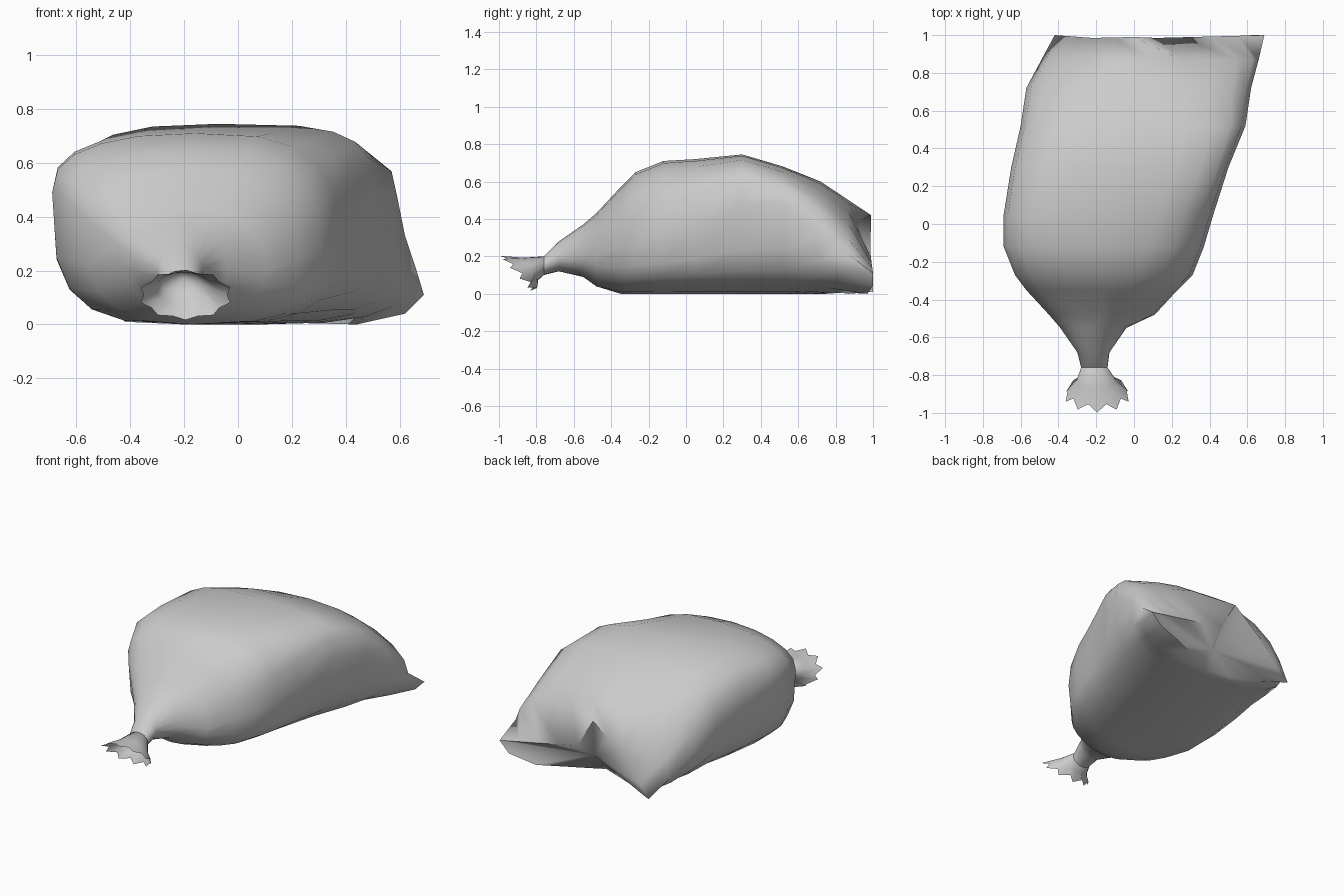
import bpy, bmesh
from math import cos, sin, pi, copysign
from mathutils import Vector

if "Cube" in bpy.data.objects:
    bpy.data.objects.remove(bpy.data.objects["Cube"])

N = 20


def spow(v, p):
    return copysign(abs(v) ** p, v) if abs(v) > 1e-6 else 0.0


def section(y, xl, xr, zb, zt, zl, zr, p, right=1.0, tuck=0.0):
    """Soft rounded-box cross-section; widest height and top-right squareness set separately."""
    pts = []
    for i in range(N):
        t = 2 * pi * i / N
        q = p
        if p > 2.15 and sin(t) > 1e-6:
            q *= right if cos(t) > 1e-6 else 0.94
        elif p > 2.15 and sin(t) < -1e-6:
            q *= 1.22
        c, s = spow(cos(t), 2 / q), spow(sin(t), 2 / q)
        zm = (zl + zr) / 2 + (zr - zl) / 2 * c
        x = (xl + xr) / 2 + (xr - xl) / 2 * c
        z = zm + ((zt - zm) if s > 0 else (zm - zb)) * s
        pts.append((x, y + tuck * min(sin(t), 0), z))
    return pts


def keyed_ring(keys):
    """Ring of N points interpolated between (index, point) keys."""
    ring = []
    keys = keys + [(N, keys[0][1])]
    for (a, p), (b, q) in zip(keys, keys[1:]):
        for i in range(a, b):
            ring.append(Vector(p).lerp(Vector(q), (i - a) / (b - a)))
    return ring


def loft(name, rings, cap):
    bm = bmesh.new()
    vs = [[bm.verts.new(p) for p in r] for r in rings]
    for a, b in zip(vs, vs[1:]):
        for i in range(N):
            j = (i + 1) % N
            bm.faces.new((a[i], a[j], b[j], b[i]))
    c = bm.verts.new(cap)
    for i in range(N):
        bm.faces.new((vs[-1][i], vs[-1][(i + 1) % N], c))
    bmesh.ops.recalc_face_normals(bm, faces=bm.faces)
    me = bpy.data.meshes.new(name)
    bm.to_mesh(me)
    bm.free()
    ob = bpy.data.objects.new(name, me)
    bpy.context.collection.objects.link(ob)
    bpy.ops.object.select_all(action='DESELECT')
    ob.select_set(True)
    bpy.context.view_layer.objects.active = ob
    bpy.ops.object.shade_smooth_by_angle(angle=1.3)
    return ob


# Sack body: y, left, right, bottom, top, left height, right height, squareness, ...
neck = section(-0.76, -0.28, -0.14, 0.10, 0.20, 0.15, 0.15, 2)
body = [
    (-0.68, -0.30, -0.13, 0.12, 0.28, 0.20, 0.20, 2.0),
    (-0.55, -0.39, -0.04, 0.09, 0.37, 0.25, 0.20, 2.0),
    (-0.48, -0.45, 0.11, 0.04, 0.43, 0.30, 0.20, 2.1),
    (-0.35, -0.57, 0.23, 0.00, 0.57, 0.40, 0.25, 2.3, 1.0),
    (-0.27, -0.63, 0.31, 0.00, 0.65, 0.45, 0.28, 2.5, 1.0),
    (-0.12, -0.69, 0.37, 0.00, 0.71, 0.49, 0.32, 2.7, 1.05),
    (0.05, -0.69, 0.42, 0.00, 0.72, 0.49, 0.38, 2.8, 1.1),
    (0.30, -0.65, 0.50, 0.00, 0.745, 0.46, 0.48, 2.9, 1.25),
    (0.52, -0.60, 0.59, 0.00, 0.68, 0.38, 0.48, 2.8, 1.05),
    (0.72, -0.57, 0.62, 0.00, 0.60, 0.26, 0.33, 2.5, 0.95, 0.05),
    (0.87, -0.49, 0.66, 0.00, 0.50, 0.12, 0.21, 2.2, 0.85, 0.12),
]
# Back end: two pinched corners, a raised fold on the left, and a tucked-in underside
back = keyed_ring([
    (0, (0.69, 1.0, 0.11)), (4, (0.12, 0.985, 0.22)), (5, (0.0, 0.99, 0.42)),
    (7, (-0.22, 0.985, 0.25)), (10, (-0.42, 1.0, 0.01)), (13, (-0.2, 0.87, 0.0)),
    (15, (0.04, 0.79, 0.01)), (18, (0.44, 0.97, 0.0)), (19, (0.62, 1.0, 0.04))])
loft("sack_body", [neck] + [section(*r) for r in body] + [back], (0.08, 0.86, 0.12))

# Tied mouth: flaring funnel with a jagged, pleated rim, closed at the neck
mid, rim = [], []
for i in range(N):
    t = 2 * pi * i / N
    jag = 1 if i % 2 else -1
    mid.append((-0.2 + 0.105 * cos(t), -0.83 - 0.04 * sin(t), 0.133 + 0.06 * sin(t)))
    k = 1 + 0.06 * jag
    rim.append((-0.195 + 0.165 * k * cos(t), -0.895 - 0.083 * sin(t) - 0.02 * jag,
                0.11 + 0.088 * k * sin(t)))
loft("tied_mouth", [rim, mid, neck], (-0.2, -0.73, 0.17))
